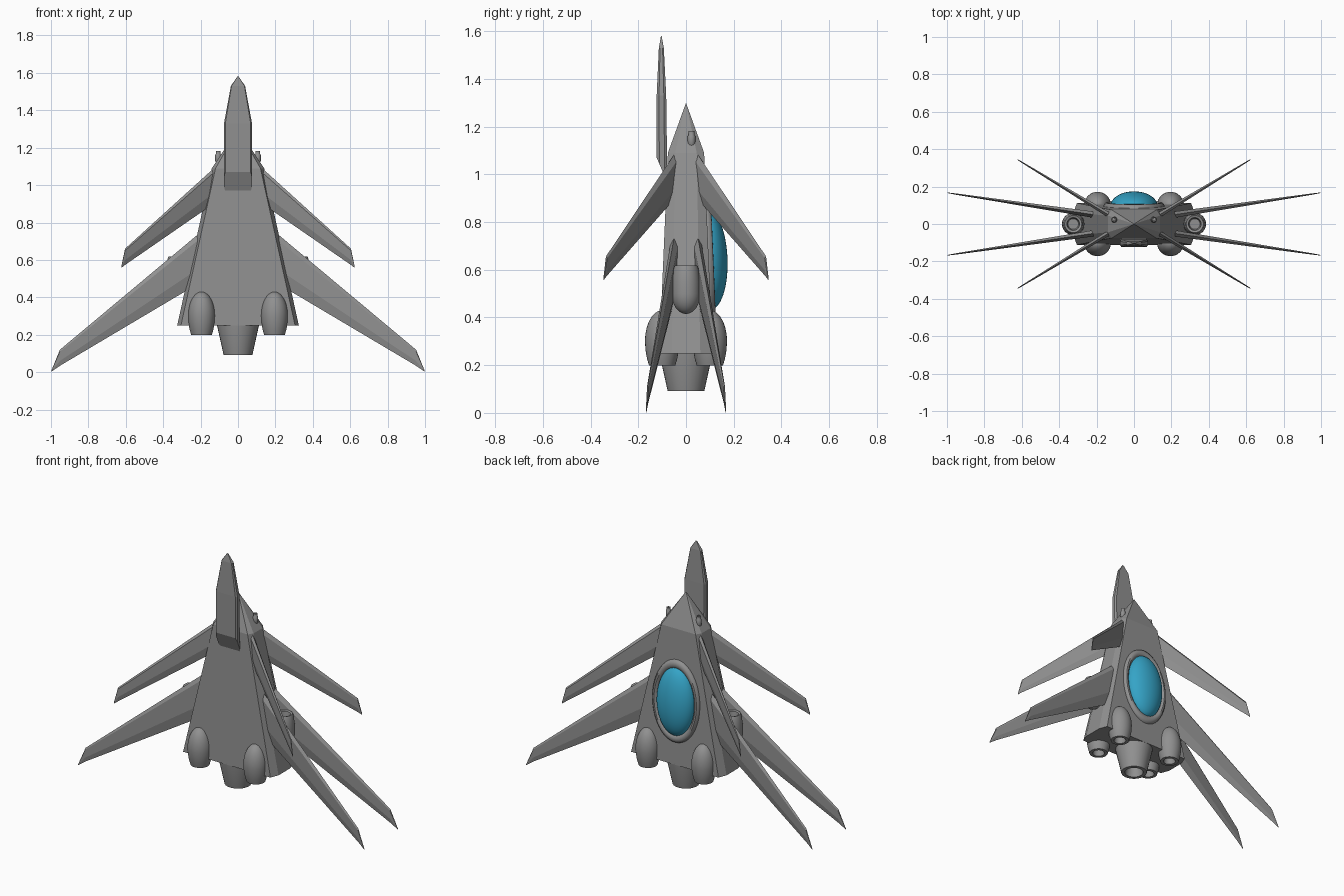
import bpy, bmesh
from math import sin, cos, pi, radians
from mathutils import Matrix, Vector

if "Cube" in bpy.data.objects:
    bpy.data.objects.remove(bpy.data.objects["Cube"])


def paint(name, rgb):
    mat = bpy.data.materials.new(name)
    mat.diffuse_color = (*rgb, 1)
    mat.use_nodes = True
    mat.node_tree.nodes["Principled BSDF"].inputs["Base Color"].default_value = mat.diffuse_color
    return mat


hull_grey = paint("hull_grey", (.28, .28, .28))
glass = paint("canopy_glass", (.035, .37, .57))


def loft(name, rings, mirror=(False, False), smooth=False, matrix=None, mat=hull_grey):
    """Skin a list of equal-length closed rings and cap both ends."""
    bm = bmesh.new()
    vs = [[bm.verts.new(p) for p in ring] for ring in rings]
    n = len(rings[0])
    for a, b in zip(vs, vs[1:]):
        for i in range(n):
            j = (i + 1) % n
            bm.faces.new((a[i], a[j], b[j], b[i]))
    for ring in (vs[0], vs[-1]):
        if (ring[0].co - ring[n // 2].co).length > 1e-5:
            bm.faces.new(ring)
    bmesh.ops.remove_doubles(bm, verts=bm.verts, dist=1e-5)
    bmesh.ops.recalc_face_normals(bm, faces=bm.faces)
    if matrix:
        bm.transform(matrix)
    me = bpy.data.meshes.new(name)
    bm.to_mesh(me)
    bm.free()
    me.materials.append(mat)
    ob = bpy.data.objects.new(name, me)
    bpy.context.collection.objects.link(ob)
    if any(mirror):
        mod = ob.modifiers.new("mirror", "MIRROR")
        mod.use_axis = (mirror[0], mirror[1], False)
        mod.use_mirror_merge = False
    if smooth:
        bpy.context.view_layer.objects.active = ob
        ob.select_set(True)
        bpy.ops.object.shade_smooth_by_angle(angle=radians(35))
        ob.select_set(False)
    return ob


def lathe(name, profile, loc=(0, 0, 0), segs=32, mirror=(False, False), matrix=None, mat=hull_grey):
    """Turn an (r, z) profile around a vertical axis at loc."""
    rings = [[(loc[0] + r * cos(2 * pi * i / segs), loc[1] + r * sin(2 * pi * i / segs), loc[2] + z)
              for i in range(segs)] for r, z in profile]
    return loft(name, rings, mirror, True, matrix, mat)


def dome(r, h, z, steps=10):
    """Quarter-ellipse profile from the apex down to the full radius."""
    return [(r * sin(pi / 2 * i / steps), z + h * cos(pi / 2 * i / steps)) for i in range(steps + 1)]


def wing(name, stations):
    """Thin swept blade; each station is (x, y, z_lead, z_trail, thickness)."""
    rings = []
    for x, y, z0, z1, t in stations:
        sec = [(0, 0), (.12, .5), (.7, .5), (1, 0), (.7, -.5), (.12, -.5)]
        rings.append([(x, y + t * s, z0 + (z1 - z0) * u) for u, s in sec])
    return loft(name, rings, (True, True))


def hull_ring(xf, xm, y, ym, z):
    return [(-xf, -y, z), (xf, -y, z), (xm, -ym, z), (xm, ym, z),
            (xf, y, z), (-xf, y, z), (-xm, ym, z), (-xm, -ym, z)]


# Fuselage with pointed nose
loft("fuselage", [hull_ring(.305, .325, .112, .06, .25),
                  hull_ring(.12, .14, .076, .045, 1.09),
                  hull_ring(0, 0, 0, 0, 1.30)])


# Long cannon on the front, slanted base then tapered tip
def gun_ring(w, y0, y1, z0, z1):
    c = w * .9
    ya, za = y0 + (y1 - y0) * .25, z0 + (z1 - z0) * .25
    yb, zb = y0 + (y1 - y0) * .75, z0 + (z1 - z0) * .75
    return [(-c, y0, z0), (c, y0, z0), (w, ya, za), (w, yb, zb),
            (c, y1, z1), (-c, y1, z1), (-w, yb, zb), (-w, ya, za)]


loft("nose_cannon", [gun_ring(.075, -.123, -.078, 1.07, .965),
                     gun_ring(.075, -.123, -.083, 1.33, 1.33),
                     gun_ring(.038, -.114, -.093, 1.53, 1.53),
                     gun_ring(.004, -.105, -.102, 1.58, 1.58)])

# Swept wings, four of each
wing("lower_wing", [(.15, .04, .79, .51, .036),
                    (.952, .160, .12, .034, .007),
                    (.998, .167, .008, .002, .003)])
wing("upper_wing", [(.08, .015, 1.135, .935, .034),
                    (.604, .333, .66, .573, .007),
                    (.624, .345, .565, .557, .003)])

# Engine pods at the tail with recessed nozzles
lathe("engine_pod", dome(.072, .13, .30) + [(.070, .265), (.064, .23), (.055, .198),
      (.036, .198), (.030, .24), (0, .24)], (.195, .1, 0), mirror=(True, True))

# Side intake pods, open towards the nose
lathe("side_intake", [(0, .57), (.028, .57), (.034, .615), (.046, .619), (.052, .605), (.059, .55)]
      + [(r, 1.0 - z) for r, z in reversed(dome(.06, .085, .50))],
      (.325, 0, 0), mirror=(True, False))

# Main nozzle
lathe("main_nozzle", [(0, .26), (.112, .26), (.112, .25), (.077, .092),
                      (.055, .092), (.045, .16), (0, .16)])

# Small nose guns
lathe("nose_gun", [(0, 1.175), (.006, 1.175), (.007, 1.182), (.012, 1.182), (.013, 1.165),
                   (.016, 1.16), (.016, 1.13), (.010, 1.115), (0, 1.112)],
      (.106, .023, 0), segs=16, mirror=(True, False))

# Canopy and rim on the back face, tilted to follow the hull
tilt = Matrix.Translation(Vector((0, .094, .645))) @ Matrix.Rotation(radians(-87.6), 4, "X")
lathe("canopy_rim", [(0, -.02), (.98, -.02), (1, 0), (.98, .012), (.93, .02), (.87, .021),
                     (.81, .014), (.78, .004), (0, .004)],
      segs=48, matrix=tilt @ Matrix.Diagonal((.164, .257, 1, 1)))
lathe("canopy", dome(1, 1, 0, 14) + [(0, 0)], segs=48, mat=glass,
      matrix=tilt @ Matrix.Diagonal((.127, .213, .08, 1)))
